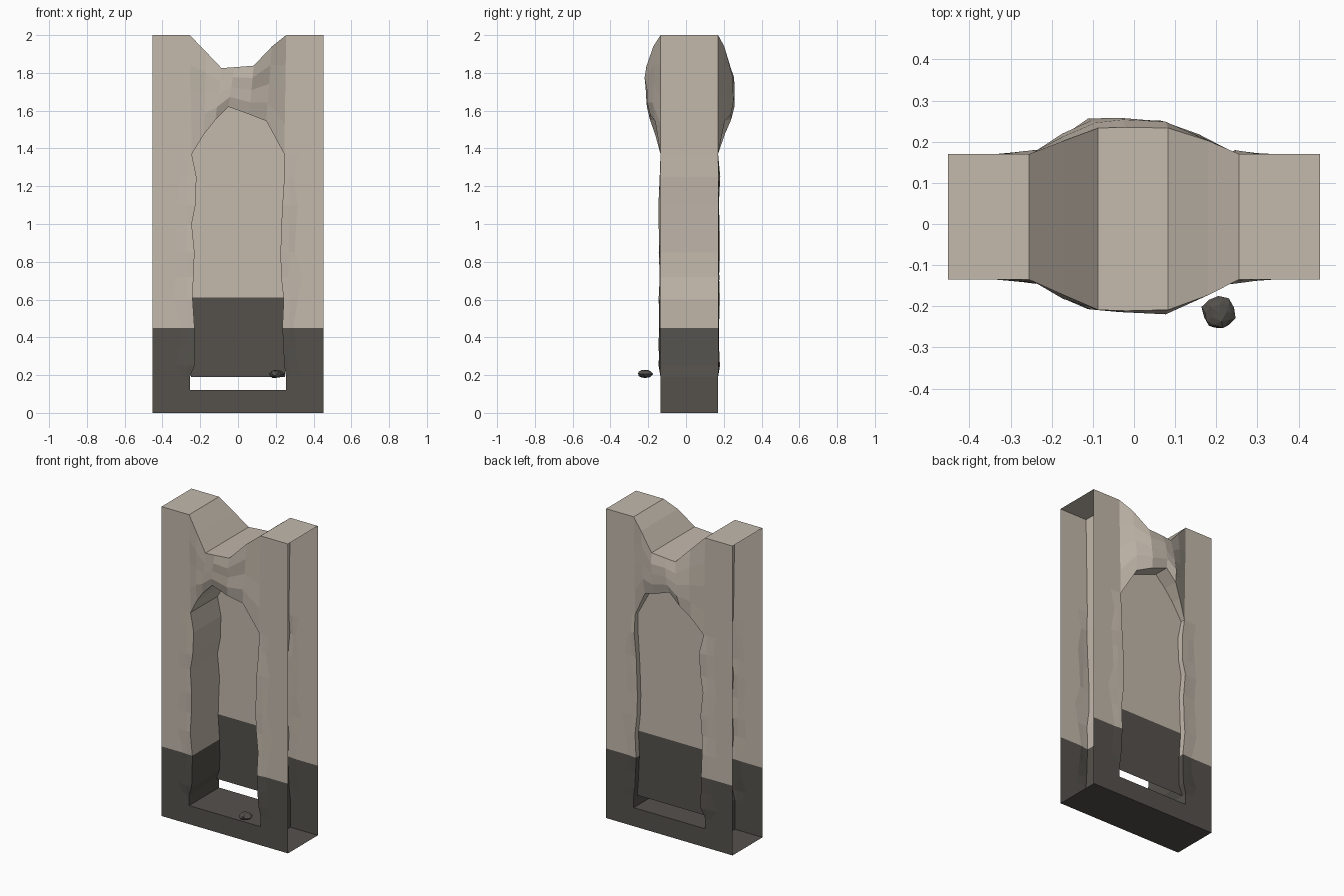
import bpy, bmesh, random
from mathutils import Vector

if "Cube" in bpy.data.objects:
    bpy.data.objects.remove(bpy.data.objects["Cube"])

random.seed(4)
FRONT, BACK, W = -0.135, 0.17, 0.452   # frame front, frame back, half width
SPRING = 1.37                          # height where the arch starts


def material(name, rgb):
    m = bpy.data.materials.new(name)
    m.diffuse_color = (*rgb, 1)
    m.use_nodes = True
    m.node_tree.nodes["Principled BSDF"].inputs["Base Color"].default_value = m.diffuse_color
    return m


STONE = material("pale_stone", (0.546, 0.485, 0.413))
DARK = material("dark_base", (0.090, 0.083, 0.073))


def build(name, faces, split):
    """Make an object from point loops; faces below the split height are dark."""
    bm = bmesh.new()
    for pts in faces:
        bm.faces.new([bm.verts.new(p) for p in pts])
    bmesh.ops.remove_doubles(bm, verts=bm.verts, dist=0.0005)
    bmesh.ops.recalc_face_normals(bm, faces=bm.faces)
    for f in bm.faces:
        f.material_index = int(f.calc_center_median().z < split)
    me = bpy.data.meshes.new(name)
    bm.to_mesh(me)
    bm.free()
    me.materials.append(STONE)
    me.materials.append(DARK)
    ob = bpy.data.objects.new(name, me)
    bpy.context.collection.objects.link(ob)
    return ob


def grid(rows):
    """Quads between neighbouring rows of points."""
    return [(a[i], a[i + 1], b[i + 1], b[i])
            for a, b in zip(rows, rows[1:]) for i in range(len(a) - 1)]


def box_face(x0, x1, z0, z1, y):
    return [(x0, y, z0), (x1, y, z0), (x1, y, z1), (x0, y, z1)]


# Pillars: hollow, open at the outer ends, with a worn wavy jamb
heights = [0.12, 0.19, 0.25, 0.35, 0.45, 0.6, 0.72, 0.85, 1.0, 1.1, 1.25, SPRING]
jambs = {
    -1: [.255, .255, .23, .228, .23, .24, .236, .23, .245, .225, .22, .245],
    1: [.255, .255, .245, .24, .235, .242, .228, .225, .23, .235, .245, .245],
}
for side, label in ((-1, "left"), (1, "right")):
    rows = {FRONT: [], BACK: []}
    for i, (z, x) in enumerate(zip(heights, jambs[side])):
        worn = 0 if i < 2 or i == len(heights) - 1 else 1
        mid = random.uniform(0.29, 0.34)
        for y, out in ((FRONT, -1), (BACK, 1)):
            bulge = worn * out * random.uniform(0.002, 0.012)
            rows[y].append([(side * W, y, z), (side * mid, y, z),
                            (side * 0.27, y + bulge * 0.6, z), (side * x, y + bulge, z)])
    faces = grid(rows[FRONT]) + grid(rows[BACK])
    # jamb surface between front and back edges
    faces += grid([[f[-1], b[-1]] for f, b in zip(rows[FRONT], rows[BACK])])
    # plain upper part and flat cap
    for y in (FRONT, BACK):
        faces.append([(side * W, y, SPRING), (side * 0.245, y, SPRING),
                      (side * 0.255, y, 2), (side * W, y, 2)])
    faces.append([(side * W, FRONT, 2), (side * 0.255, FRONT, 2),
                  (side * 0.255, BACK, 2), (side * W, BACK, 2)])
    build(label + "_pillar", faces, 0.45)
    # inner wall closing the hollow beside the lintel
    build(label + "_inner_wall", [[(side * 0.245, FRONT, SPRING), (side * 0.245, BACK, SPRING),
                                   (side * 0.255, BACK, 2), (side * 0.255, FRONT, 2)]], 0.45)

# Sill: front, back, underside, opening floor and inner ends
sill = [box_face(-W, W, 0, 0.12, y) for y in (FRONT, BACK)]
for w, z in ((W, 0), (0.255, 0.12)):
    sill.append([(-w, FRONT, z), (w, FRONT, z), (w, BACK, z), (-w, BACK, z)])
for x in (-0.255, 0.255):
    sill.append([(x, FRONT, 0), (x, BACK, 0), (x, BACK, 0.12), (x, FRONT, 0.12)])
build("sill", sill, 0.45)

# Lintel: columns of (bottom x, bottom z, top x, top z, bulge)
columns = [
    (-.245, SPRING, -.255, 2.0, 0),
    (-.18, 1.475, -.17, 1.912, .5),
    (-.12, 1.55, -.087, 1.825, .97),
    (-.05, 1.62, -.02, 1.83, 1),
    (.06, 1.58, .083, 1.838, .97),
    (.15, 1.545, .18, 1.94, .5),
    (.245, SPRING, .255, 2.0, 0),
]
front_swell = [.75, 1, 1.04, 1.04, 1]
back_swell = [.8, .97, 1, .95, .74]


def lintel_side(y, depth, swell):
    rows = []
    for xb, zb, xt, zt, b in columns:
        a, c = Vector((xb, 0, zb)), Vector((xt, 0, zt))
        row = []
        for k, s in enumerate(swell):
            p = a.lerp(c, k / (len(swell) - 1))
            p.y = y + depth * b * s
            if 0 < k < len(swell) - 1 and 0 < b < 1:
                p.y += random.uniform(-0.008, 0.006)
            row.append(p)
        rows.append(row)
    return rows


lf = lintel_side(FRONT, -0.076, front_swell)
lb = lintel_side(BACK, 0.088, back_swell)
faces = grid(lf) + grid(lb)
for end in (0, -1):   # arch underside and dipped top
    faces += grid([[f[end], b[end]] for f, b in zip(lf, lb)])
build("lintel", faces, 0.45)

# Door panel: thin sheet near the back with its own dark lower part
top = [(.25, 1.42), (.15, 1.62), (-.05, 1.68), (-.15, 1.62), (-.25, 1.42)]
panel = [box_face(-.25, .25, 0.19, 0.61, 0.14),
         [(-.25, 0.14, 0.61), (.25, 0.14, 0.61)] + [(x, 0.14, z) for x, z in top]]
build("door_panel", panel, 0.61)

# Knob: small rough flattened stone
bm = bmesh.new()
bmesh.ops.create_icosphere(bm, subdivisions=2, radius=1)
for v in bm.verts:
    v.co *= random.uniform(0.86, 1.05)
    v.co = Vector((0.205 + v.co.x * 0.042, -0.215 + v.co.y * 0.042, 0.206 + v.co.z * 0.023))
me = bpy.data.meshes.new("knob")
bm.to_mesh(me)
bm.free()
me.materials.append(DARK)
bpy.context.collection.objects.link(bpy.data.objects.new("knob", me))
